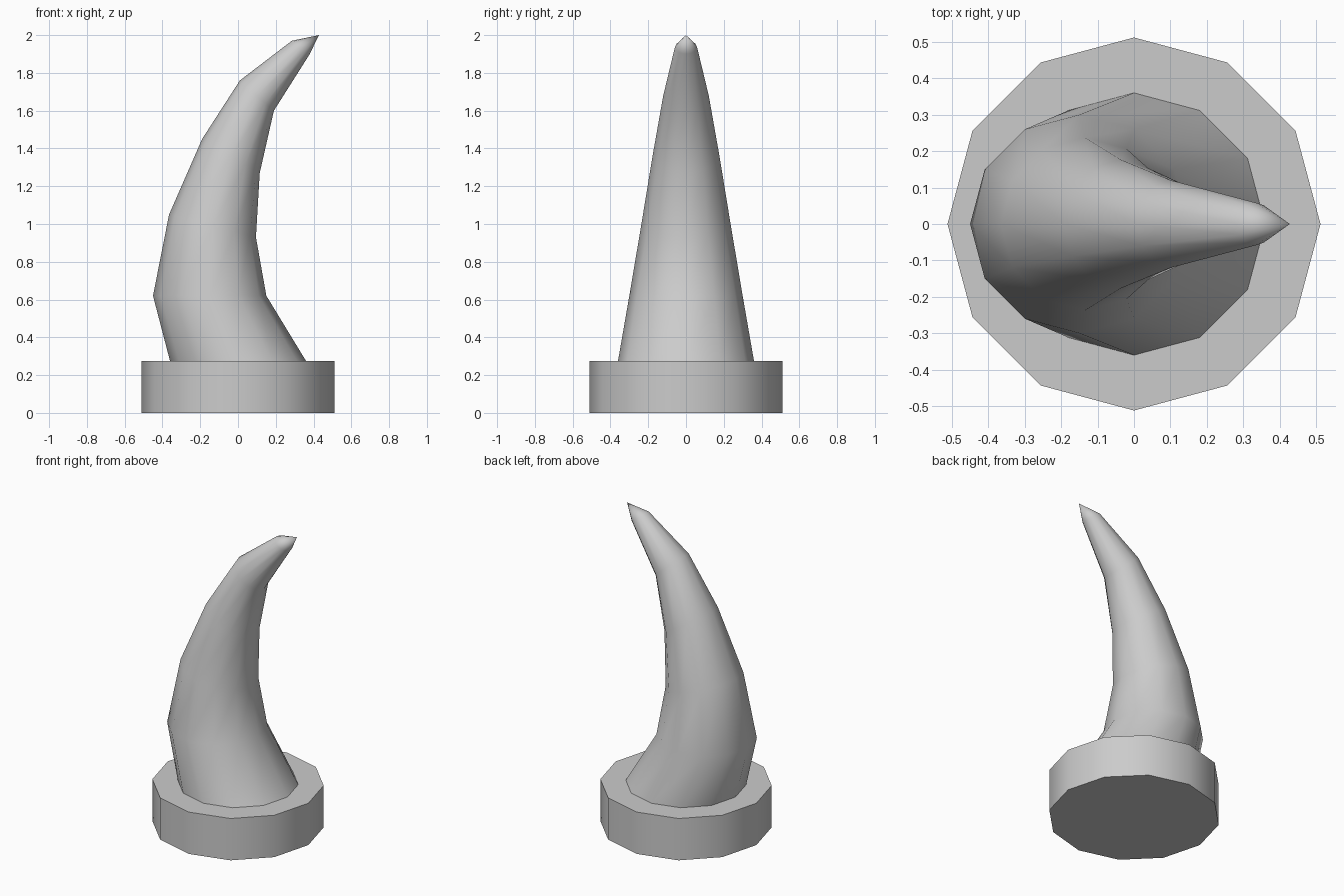
import bpy, bmesh, math
from mathutils import Vector

if "Cube" in bpy.data.objects:
    bpy.data.objects.remove(bpy.data.objects["Cube"])

SIDES = 12


def finish(bm, name):
    bmesh.ops.recalc_face_normals(bm, faces=bm.faces)
    mesh = bpy.data.meshes.new(name)
    bm.to_mesh(mesh)
    bm.free()
    obj = bpy.data.objects.new(name, mesh)
    bpy.context.collection.objects.link(obj)
    return obj


def smooth(obj, degrees):
    bpy.ops.object.select_all(action='DESELECT')
    obj.select_set(True)
    bpy.context.view_layer.objects.active = obj
    bpy.ops.object.shade_smooth_by_angle(angle=math.radians(degrees))


def ring(bm, left, right):
    """Round tilted section spanning two (x, z) silhouette points."""
    a, b = Vector((left[0], 0, left[1])), Vector((right[0], 0, right[1]))
    centre, u = (a + b) / 2, (b - a) / 2
    v = Vector((0, u.length, 0))
    angles = [2 * math.pi * i / SIDES for i in range(SIDES)]
    return [bm.verts.new(centre + u * math.cos(t) + v * math.sin(t)) for t in angles]


def bridge(bm, lower, upper):
    for i in range(SIDES):
        j = (i + 1) % SIDES
        bm.faces.new((lower[i], lower[j], upper[j], upper[i]))


# Base disc
bm = bmesh.new()
low = ring(bm, (-0.512, 0), (0.512, 0))
top = ring(bm, (-0.512, 0.275), (0.512, 0.275))
bridge(bm, low, top)
bm.faces.new(low)
bm.faces.new(top)
smooth(finish(bm, "base_disc"), 40)

# Curved horn: outer and inner silhouette points, foot sunk into the base
sections = [
    ((-0.34, 0.20), (0.406, 0.20)),
    ((-0.36, 0.275), (0.36, 0.275)),
    ((-0.45, 0.62), (0.15, 0.62)),
    ((-0.365, 1.05), (0.095, 0.93)),
    ((-0.19, 1.45), (0.115, 1.27)),
    ((0.01, 1.76), (0.19, 1.60)),
    ((0.285, 1.97), (0.38, 1.90)),
]
bm = bmesh.new()
rings = [ring(bm, a, b) for a, b in sections]
for lower, upper in zip(rings, rings[1:]):
    bridge(bm, lower, upper)
bm.faces.new(rings[0])
tip = bm.verts.new((0.428, 0, 2.0))
for i in range(SIDES):
    bm.faces.new((rings[-1][i], rings[-1][(i + 1) % SIDES], tip))
smooth(finish(bm, "horn"), 60)
